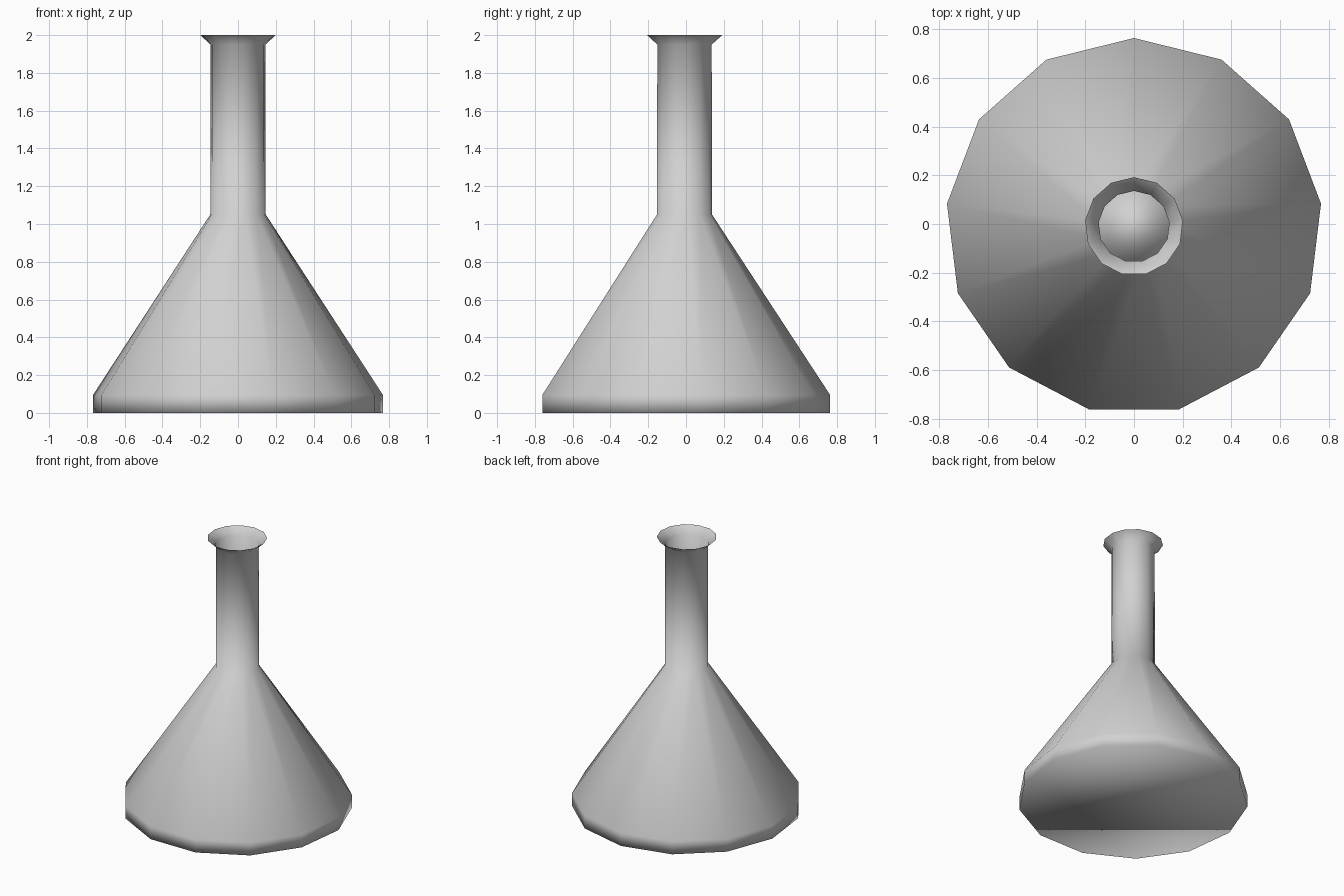
import bpy
import bmesh
from math import sin, cos, tau

cube = bpy.data.objects.get("Cube")
if cube:
    bpy.data.objects.remove(cube, do_unlink=True)

SIDES = 13
CENTRE_Y = -0.01

# Single pale grey material
grey = bpy.data.materials.new("pale_grey")
grey.use_nodes = True
colour = (0.64, 0.64, 0.64, 1)
grey.diffuse_color = colour
grey.node_tree.nodes["Principled BSDF"].inputs["Base Color"].default_value = colour


def ring(bm, radius, z):
    """Polygon ring with one corner pointing to the back."""
    return [bm.verts.new((radius * sin(tau * i / SIDES),
                          CENTRE_Y + radius * cos(tau * i / SIDES), z))
            for i in range(SIDES)]


# Radius and height: base, band top, shoulder, neck top, flared lip
profile = [(0.773, 0), (0.773, 0.095), (0.148, 1.05), (0.146, 1.95), (0.202, 2)]

bm = bmesh.new()
rings = [ring(bm, r, z) for r, z in profile]
for low, high in zip(rings, rings[1:]):
    for i in range(SIDES):
        j = (i + 1) % SIDES
        bm.faces.new((low[j], low[i], high[i], high[j]))

# Closed base, and the inner floor of the neck at the shoulder
bm.faces.new(rings[0])
bm.faces.new(rings[2][::-1])

bm.normal_update()
for face in bm.faces:
    face.smooth = True

mesh = bpy.data.meshes.new("flask")
bm.to_mesh(mesh)
bm.free()
mesh.materials.append(grey)
flask = bpy.data.objects.new("flask", mesh)
bpy.context.collection.objects.link(flask)
